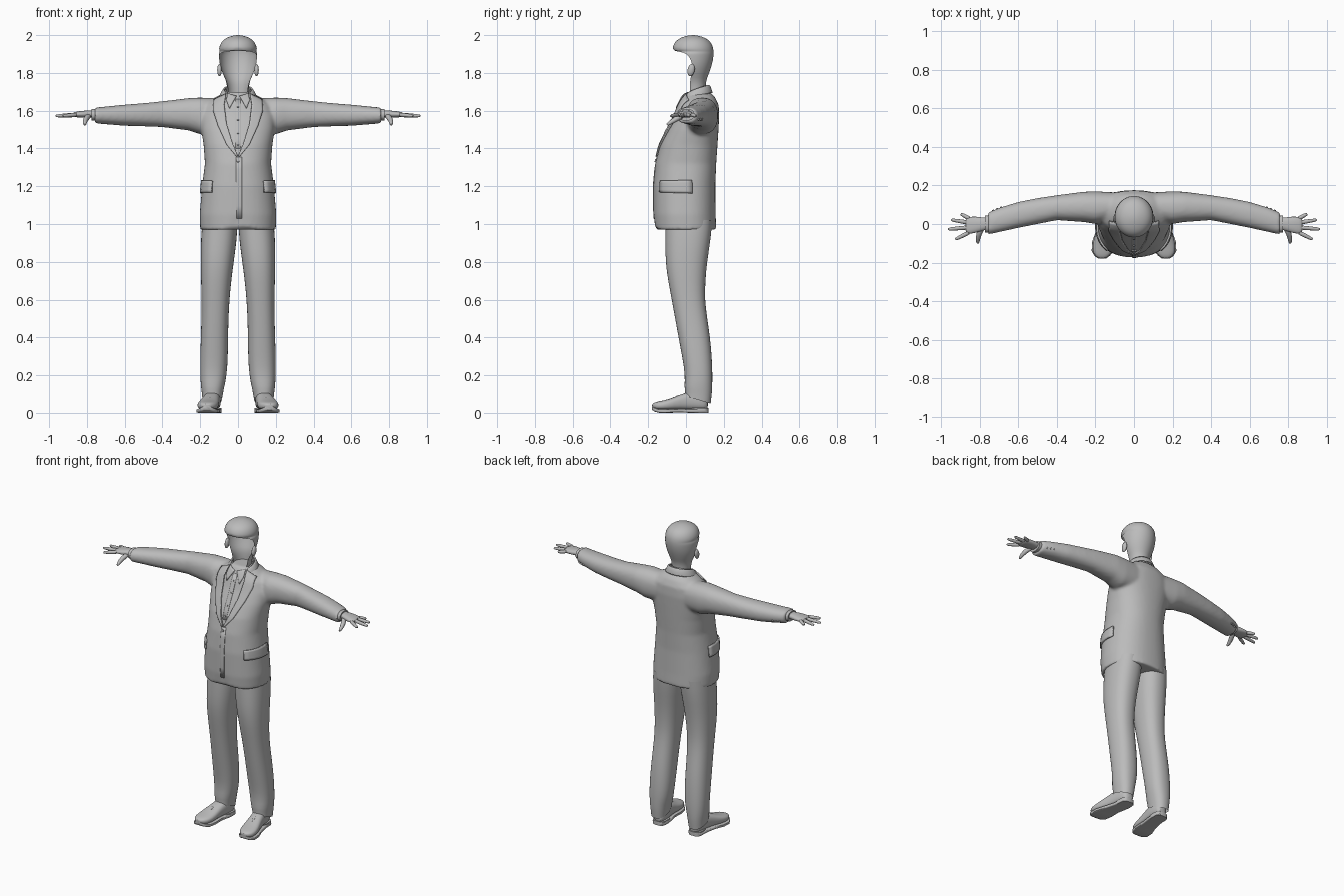
import bpy, bmesh, math
from mathutils import Vector, Matrix
from mathutils.bvhtree import BVHTree

if "Cube" in bpy.data.objects:
    bpy.data.objects.remove(bpy.data.objects["Cube"], do_unlink=True)

grey = bpy.data.materials.new("plain_grey")
grey.use_nodes = True
grey.diffuse_color = (0.5, 0.5, 0.5, 1)
grey.node_tree.nodes["Principled BSDF"].inputs["Base Color"].default_value = (0.5, 0.5, 0.5, 1)


def finish(name, bm, mirror=False, sub=0, thick=0):
    """Turn a bmesh into a smooth shaded object with its modifiers."""
    bmesh.ops.recalc_face_normals(bm, faces=bm.faces)
    me = bpy.data.meshes.new(name)
    bm.to_mesh(me)
    bm.free()
    me.materials.append(grey)
    me.shade_smooth()
    me.set_sharp_from_angle(angle=math.radians(50))
    ob = bpy.data.objects.new(name, me)
    bpy.context.collection.objects.link(ob)
    if mirror:
        ob.modifiers.new("mirror", 'MIRROR')
    if thick:
        mod = ob.modifiers.new("thickness", 'SOLIDIFY')
        mod.thickness, mod.offset = thick, 0
    if sub:
        mod = ob.modifiers.new("subdivision", 'SUBSURF')
        mod.levels = mod.render_levels = sub
    return ob


def loft(bm, rings, caps=True, closed=True):
    """Skin a list of equal length point rings."""
    rows = [[bm.verts.new(p) for p in ring] for ring in rings]
    n = len(rows[0])
    for a, b in zip(rows, rows[1:]):
        for i in range(n if closed else n - 1):
            j = (i + 1) % n
            bm.faces.new((a[i], a[j], b[j], b[i]))
    if caps:
        bm.faces.new(rows[0])
        bm.faces.new(rows[-1])
    return bm


def oval(u0, u1, v0, v1, n=24, power=2.3):
    """Rounded outline filling the given box."""
    pts = []
    for i in range(n):
        a = 2 * math.pi * i / n
        c, s = math.cos(a), math.sin(a)
        u = math.copysign(abs(c) ** (2 / power), c)
        v = math.copysign(abs(s) ** (2 / power), s)
        pts.append(((u0 + u1 + u * (u1 - u0)) / 2, (v0 + v1 + v * (v1 - v0)) / 2))
    return pts


def ring_x(x, y0, y1, z0, z1):
    return [Vector((x, y, z)) for y, z in oval(y0, y1, z0, z1)]


def ring_y(y, x0, x1, z0, z1, power=2.6):
    return [Vector((x, y, z)) for x, z in oval(x0, x1, z0, z1, 20, power)]


def ring_z(z, x0, x1, y0, y1, n=24, power=2.3):
    return [Vector((x, y, z)) for x, y in oval(x0, x1, y0, y1, n, power)]


def tube(bm, path, radii):
    """Round limb along a short path."""
    pts = [Vector(p) for p in path]
    rings = []
    for i, p in enumerate(pts):
        d = pts[min(i + 1, len(pts) - 1)] - pts[max(i - 1, 0)]
        q = d.to_track_quat('Z', 'Y')
        rings.append([p + q @ Vector((math.cos(a), math.sin(a), 0)) * radii[i]
                      for a in (math.tau * k / 10 for k in range(10))])
    loft(bm, rings)


# Jacket: body and sleeves fused into one smooth skin
body = [(.97, .2, -.165, .16), (1.05, .203, -.172, .157), (1.2, .19, -.173, .155),
        (1.32, .175, -.162, .16), (1.42, .182, -.137, .167), (1.5, .195, -.1, .172),
        (1.57, .2, -.064, .176), (1.63, .175, -.042, .173), (1.67, .12, -.02, .155),
        (1.7, .07, 0, .125)]
rings = [ring_z(z, -w, w, f, b, 48) for z, w, f, b in body]
for p in rings[0]:
    if p.y < 0:
        p.z += .05 * math.exp(-(p.x / .035) ** 2)
bm = loft(bmesh.new(), rings)
sleeve = [(.1, .02, .165, 1.48, 1.665), (.2, .0, .17, 1.475, 1.67), (.26, .01, .168, 1.495, 1.667),
          (.4, .02, .15, 1.513, 1.65), (.5, .0, .135, 1.517, 1.64), (.6, -.02, .115, 1.52, 1.632),
          (.7, -.042, .085, 1.528, 1.622), (.758, -.055, .06, 1.533, 1.617)]
for s in (1, -1):
    loft(bm, [ring_x(s * x, *r) for x, *r in sleeve])
jacket = finish("jacket", bm)
mod = jacket.modifiers.new("fuse", 'REMESH')
mod.mode, mod.voxel_size, mod.use_smooth_shade = 'VOXEL', .009, True
mod = jacket.modifiers.new("relax", 'SMOOTH')
mod.factor, mod.iterations = .5, 8
bpy.context.view_layer.update()
skin = BVHTree.FromObject(jacket, bpy.context.evaluated_depsgraph_get())


def on_jacket(a, z, off, mode="front"):
    """Point and normal on the jacket, cast from the front, back or around."""
    if mode == "round":
        d = Vector((-math.cos(a), -math.sin(a), 0))
        start = Vector((0, 0, z)) - d
    else:
        d = Vector((0, 1 if mode == "front" else -1, 0))
        start = Vector((a, 0, z)) - d
    hit, nor, _, _ = skin.ray_cast(start, d)
    if hit is None:
        hit, nor, _, _ = skin.find_nearest(Vector((a, 0, z)))
    return hit + nor * off, nor


def patch(name, left, right, off, thick, mode="front", mirror=True, steps=5):
    """Thin plate lying on the jacket between two edge lines."""
    rows = []
    for k in range(len(left) - 1):
        for i in range(steps + (k == len(left) - 2)):
            t = i / (steps - 1 if k == len(left) - 2 and steps == 1 else steps)
            l = Vector(left[k]).lerp(Vector(left[k + 1]), t)
            r = Vector(right[k]).lerp(Vector(right[k + 1]), t)
            rows.append([on_jacket(*l.lerp(r, j / 6), off, mode)[0] for j in range(7)])
    return finish(name, loft(bmesh.new(), rows, False, False), mirror, 0, thick)


# Lapels, shirt front and pocket flaps
patch("lapels",
      [(.062, 1.685), (.072, 1.63), (.06, 1.53), (.03, 1.43), (.001, 1.36)],
      [(.125, 1.655), (.13, 1.6), (.105, 1.52), (.06, 1.42), (.008, 1.355)], .005, .008)
patch("shirt_collar_points", [(.008, 1.675), (.045, 1.61)], [(.055, 1.69), (.06, 1.65)], .004, .006)
patch("shirt_placket", [(-.014, 1.66), (-.014, 1.4)], [(.014, 1.66), (.014, 1.4)], .001, .003, mirror=False)
patch("front_overlap", [(-.01, 1.355), (-.008, 1.03)], [(.02, 1.355), (.02, 1.03)], .001, .004, mirror=False)
patch("pocket_flaps", [(-.78, 1.228), (-.78, 1.168)], [(.17, 1.232), (.17, 1.162)], .005, .009, "round")

# Buttons
bm = bmesh.new()
spots = [(0, 1.335, .009, "front")] + [(0, z, .005, "front") for z in (1.62, 1.55, 1.48, 1.42)]
spots += [(s * x, 1.555, .006, "back") for s in (1, -1) for x in (.69, .71, .73)]
for x, z, r, mode in spots:
    p, nor = on_jacket(x, z, .004, mode)
    m = Matrix.Translation(p) @ nor.to_track_quat('Z', 'Y').to_matrix().to_4x4()
    bmesh.ops.create_cone(bm, cap_ends=True, segments=12, radius1=r, radius2=r * .85, depth=.006, matrix=m)
finish("buttons", bm)


def collar(name, rx, ry, limit, flare):
    """Folded band around the neck, dipping to the front."""
    rows = []
    for i in range(25):
        a = math.radians(limit) * (i / 12 - 1)
        t = (1 + math.cos(a)) / 2
        top = 1.64 + .098 * t ** .35
        rows.append([Vector(((rx + d) * math.sin(a), .05 + (ry + d) * math.cos(a), top + h))
                     for d, h in ((-.003, -.05), (0, 0), (.007, -.003), (flare - .015 * t, -.045))])
    finish(name, loft(bmesh.new(), rows, False, False), False, 1, .004)


collar("jacket_collar", .072, .07, 125, .036)
collar("shirt_collar", .062, .06, 140, .012)

# Head shell, open at the face
head = [(1.67, .058, 0, .105, .02), (1.72, .057, -.01, .104, .02), (1.76, .063, -.02, .106, .022),
        (1.79, .079, -.04, .119, .028), (1.83, .094, -.06, .133, .033), (1.86, .099, -.067, .141, .03),
        (1.885, .101, -.07, .145, .018), (1.9, .102, -.072, .146, .003), (1.912, .102, -.073, .146, -.025),
        (1.918, .102, -.073, .146, -.073), (1.94, .099, -.07, .143, -.073), (1.962, .089, -.06, .131, -.06),
        (1.98, .072, -.041, .113, -.041), (1.993, .045, -.011, .083, -.011), (2.0, .012, .024, .05, .024)]
rings = []
for z, w, f, b, cut in head:
    cy, ry = (f + b) / 2, (b - f) / 2
    span = math.acos(max(-1, min(1, (cut - cy) / ry)))
    rings.append([Vector((w * math.sin(a), cy + ry * math.cos(a), z))
                  for a in (span * (i / 16 - 1) for i in range(33))])
bm = loft(bmesh.new(), rings, False, False)
bm.faces.new([v for v in bm.verts if v.co.z > 1.999])
bmesh.ops.remove_doubles(bm, verts=bm.verts, dist=.0004)
finish("head_shell", bm, False, 1)

# Ears
bm = bmesh.new()
m = Matrix.Translation((.098, .027, 1.815)) @ Matrix.Rotation(-.2, 4, 'X') @ Matrix.Diagonal((.012, .019, .033, 1))
bmesh.ops.create_uvsphere(bm, u_segments=16, v_segments=10, radius=1, matrix=m)
finish("ears", bm, True)

# Shirt cuffs and hands
bm = loft(bmesh.new(), [ring_x(x, -.043, .045, 1.547, 1.61) for x in (.74, .755, .775)])
finish("shirt_cuffs", bm, True)
palm = [(.745, -.03, .035, 1.56, 1.605), (.78, -.031, .032, 1.564, 1.602), (.82, -.046, .04, 1.562, 1.6),
        (.86, -.052, .037, 1.565, 1.594), (.877, -.045, .03, 1.57, 1.588)]
bm = loft(bmesh.new(), [ring_x(*r) for r in palm])
for y0, x1, y1 in ((-.04, .928, -.08), (-.017, .967, -.027), (.006, .95, .022), (.026, .9, .053)):
    a, b = Vector((.85, y0, 1.579)), Vector((x1, y1, 1.572))
    tube(bm, [a, a.lerp(b, .5), a.lerp(b, .92), b], [.013, .011, .009, .005])
tube(bm, [(.785, -.012, 1.578), (.808, -.055, 1.555), (.812, -.09, 1.532), (.81, -.102, 1.524)],
     [.017, .015, .011, .006])
finish("hands", bm, True, 1)

# Trousers
leg = [(1.02, .002, .188, -.11, .14), (.93, .004, .197, -.11, .133), (.8, .022, .198, -.11, .112),
       (.7, .035, .196, -.095, .103), (.6, .045, .193, -.076, .1), (.5, .05, .194, -.058, .113),
       (.4, .052, .197, -.04, .128), (.3, .053, .2, -.021, .137), (.2, .059, .2, -.004, .141),
       (.14, .072, .197, -.01, .139), (.11, .078, .192, -.004, .138), (.07, .085, .188, -.006, .131)]
rings = [ring_z(*r) for r in leg]
for p in rings[-1]:
    p.z -= .3 * (p.y - .06)
finish("trousers", loft(bmesh.new(), rings, False), True, 1)

# Shoes with soles, heels and laces
shoe = [(.117, .105, .15, .02, .07), (.1, .09, .17, .014, .1), (.03, .09, .178, .014, .12),
        (-.03, .1, .192, .016, .098), (-.09, .1, .214, .014, .072), (-.14, .109, .217, .014, .062),
        (-.165, .128, .203, .02, .056), (-.18, .15, .182, .03, .047)]
finish("shoe_uppers", loft(bmesh.new(), [ring_y(*r) for r in shoe]), True, 1)
bm = loft(bmesh.new(), [ring_y(y, a - .003, b + .003, z - .014, z + .006, 6) for y, a, b, z, _ in shoe])
finish("shoe_soles", bm, True)
bm = loft(bmesh.new(), [ring_z(z, .088, .174, .02, .119, 24, 3) for z in (0, .026)])
finish("shoe_heels", bm, True)
bm = bmesh.new()
for y, z in ((-.025, .099), (-.045, .092), (-.063, .085)):
    tube(bm, [(.122, y, z - .012), (.148, y - .004, z), (.176, y, z - .012)], [.004] * 3)
finish("shoe_laces", bm, True, 1)
